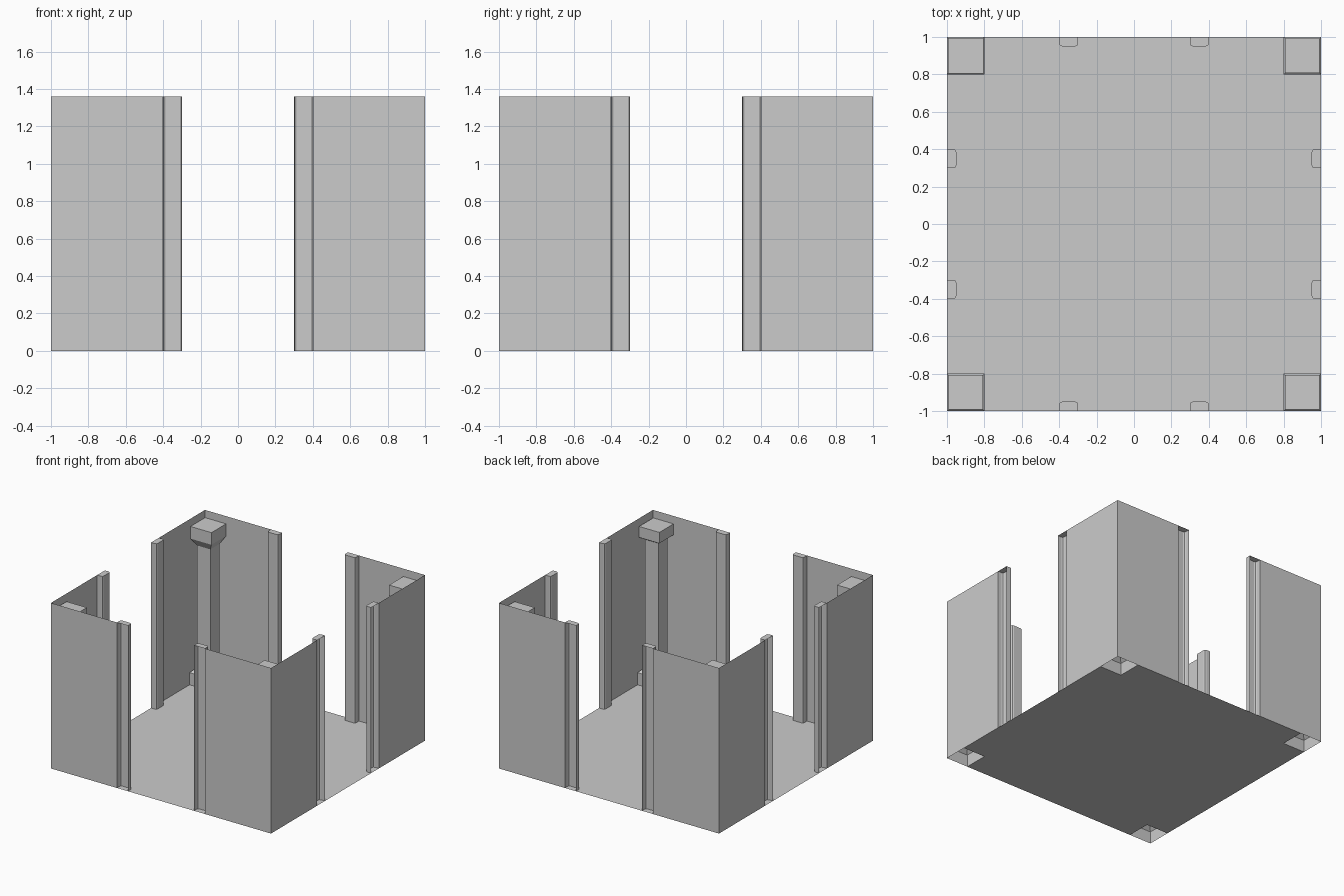
import bpy, bmesh
from math import pi
from mathutils import Matrix

if "Cube" in bpy.data.objects:
    bpy.data.objects.remove(bpy.data.objects["Cube"])

H = 1.36


def make(name, build, turn=0):
    bm = bmesh.new()
    build(bm)
    bmesh.ops.rotate(bm, verts=bm.verts, matrix=Matrix.Rotation(turn * pi / 2, 3, 'Z'))
    me = bpy.data.meshes.new(name)
    bm.to_mesh(me)
    bm.free()
    ob = bpy.data.objects.new(name, me)
    bpy.context.collection.objects.link(ob)
    return ob


def face(bm, pts):
    return bm.faces.new([bm.verts.new(p) for p in pts])


# Floor with square corner cut-outs below the pillars
def floor(bm):
    o, i = 1.0, 0.8
    outline = [(-i, -o), (i, -o), (i, -i), (o, -i), (o, i), (i, i),
               (i, o), (-i, o), (-i, i), (-o, i), (-o, -i), (-i, -i)]
    face(bm, [(x, y, 0) for x, y in outline])


# Thin wall panels on either side of an opening
def wall_panels(bm):
    face(bm, [(-1, -1, 0), (-0.4, -1, 0), (-0.4, -1, H), (-1, -1, H)])
    face(bm, [(0.4, -1, 0), (1, -1, 0), (1, -1, H), (0.4, -1, H)])


# Door jambs: shells open to the outside, softened inner corners, capped on top
def jambs(bm):
    prof = [(0.3, -1), (0.3, -0.965), (0.304, -0.954), (0.315, -0.95),
            (0.385, -0.95), (0.396, -0.954), (0.4, -0.965), (0.4, -1)]
    for s in (1, -1):
        lo = [bm.verts.new((s * x, y, 0)) for x, y in prof]
        hi = [bm.verts.new((s * x, y, H)) for x, y in prof]
        for k in range(len(prof) - 1):
            q = [lo[k], lo[k + 1], hi[k + 1], hi[k]]
            bm.faces.new(q if s > 0 else q[::-1])
        bm.faces.new(hi[::-1] if s > 0 else hi)


# Corner pillar: hollow square shell with base, shaft and capital, open below
def pillar(rings):
    def build(bm):
        loops = []
        for r, z in rings:
            loops.append([bm.verts.new((-0.9 + sx * r, -0.9 + sy * r, z))
                          for sx, sy in ((-1, -1), (1, -1), (1, 1), (-1, 1))])
        for a, b in zip(loops, loops[1:]):
            for k in range(4):
                n = (k + 1) % 4
                bm.faces.new((a[k], a[n], b[n], b[k]))
        bm.faces.new(loops[-1])
    return build


base = [(0.1, 0), (0.1, 0.1), (0.06, 0.14)]
plain = base + [(0.06, 1.19), (0.092, 1.21), (0.092, 1.3)]
tapered = base + [(0.06, 1.14), (0.095, 1.2), (0.095, 1.3)]

make("floor", floor)
for t, side in enumerate(("front", "right", "back", "left")):
    make(side + "_wall_panels", wall_panels, t)
    make(side + "_door_jambs", jambs, t)
    make(side + "_corner_pillar", pillar(tapered if t == 3 else plain), t)
